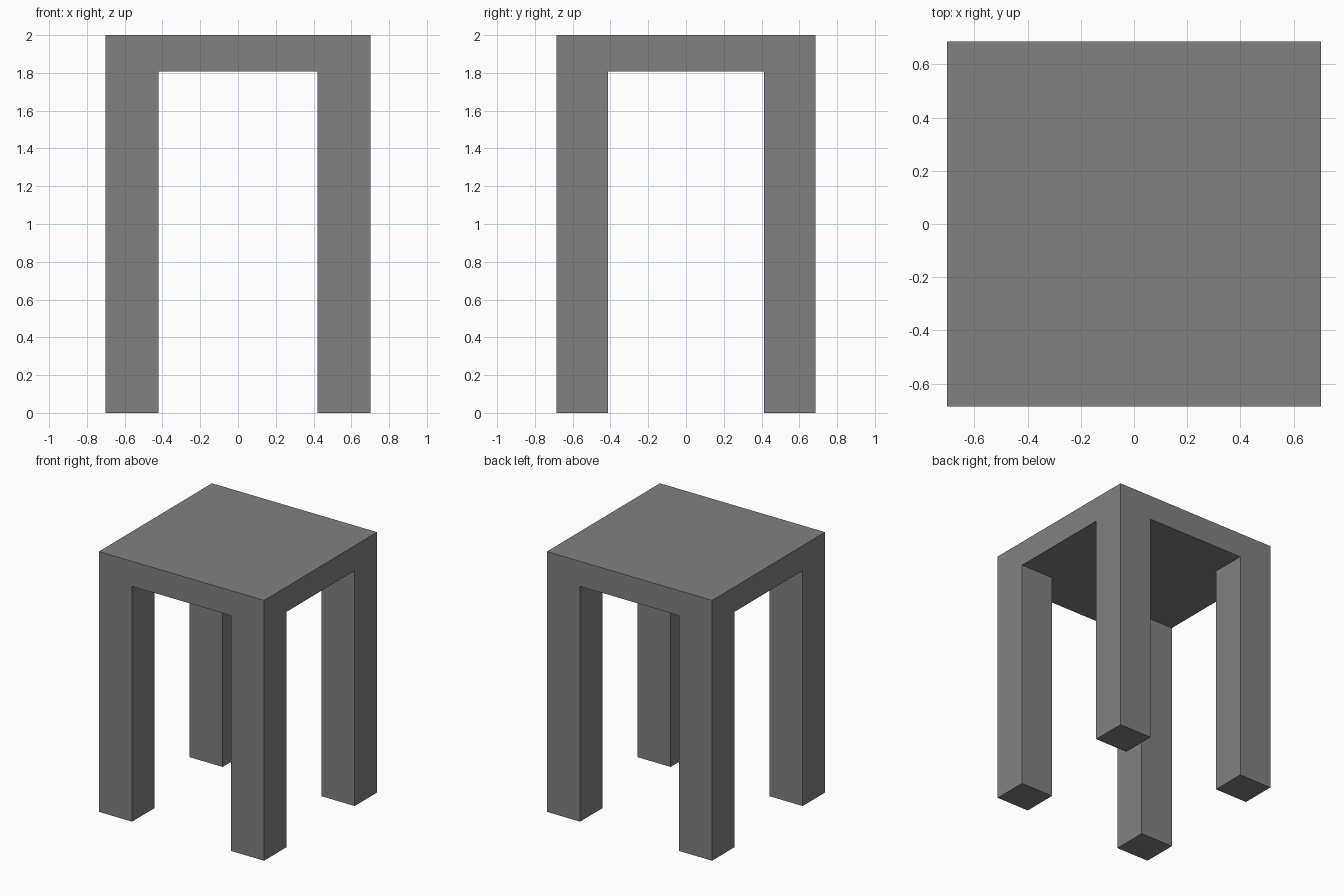
import bpy, bmesh
from mathutils import Vector

if "Cube" in bpy.data.objects:
    bpy.data.objects.remove(bpy.data.objects["Cube"])

HALF_X, HALF_Y = 0.702, 0.686      # outer half sizes
INNER_X, INNER_Y = 0.42, 0.414     # inner faces of the legs
SEAT_BOTTOM, TOP = 1.808, 2.0

bm = bmesh.new()

# Seat slab
bmesh.ops.create_cube(bm, size=1)
for v in bm.verts:
    v.co = Vector((v.co.x * 2 * HALF_X, v.co.y * 2 * HALF_Y,
                   TOP if v.co.z > 0 else SEAT_BOTTOM))

# Cut the slab along the inner leg lines
for axis, d in (((1, 0, 0), INNER_X), ((0, 1, 0), INNER_Y)):
    for s in (-1, 1):
        bmesh.ops.bisect_plane(bm, geom=bm.verts[:] + bm.edges[:] + bm.faces[:],
                               plane_co=Vector(axis) * d * s, plane_no=axis)

# Four legs, extruded from the underside corners down to the floor
bm.normal_update()
corners = []
for f in bm.faces:
    c = f.calc_center_median()
    if f.normal.z < -0.9 and abs(c.x) > INNER_X and abs(c.y) > INNER_Y:
        corners.append(f)
ext = bmesh.ops.extrude_face_region(bm, geom=corners)
for g in ext["geom"]:
    if isinstance(g, bmesh.types.BMVert):
        g.co.z = 0

# Merge coplanar faces into clean flat sides
bmesh.ops.dissolve_limit(bm, angle_limit=0.01, verts=bm.verts[:], edges=bm.edges[:])
bmesh.ops.recalc_face_normals(bm, faces=bm.faces[:])

mesh = bpy.data.meshes.new("stool")
bm.to_mesh(mesh)
bm.free()

# Dark grey finish
mat = bpy.data.materials.new("dark_grey")
mat.diffuse_color = (0.22, 0.22, 0.22, 1)
mat.use_nodes = True
mat.node_tree.nodes["Principled BSDF"].inputs["Base Color"].default_value = mat.diffuse_color
mesh.materials.append(mat)
bpy.context.collection.objects.link(bpy.data.objects.new("stool_seat_and_legs", mesh))
